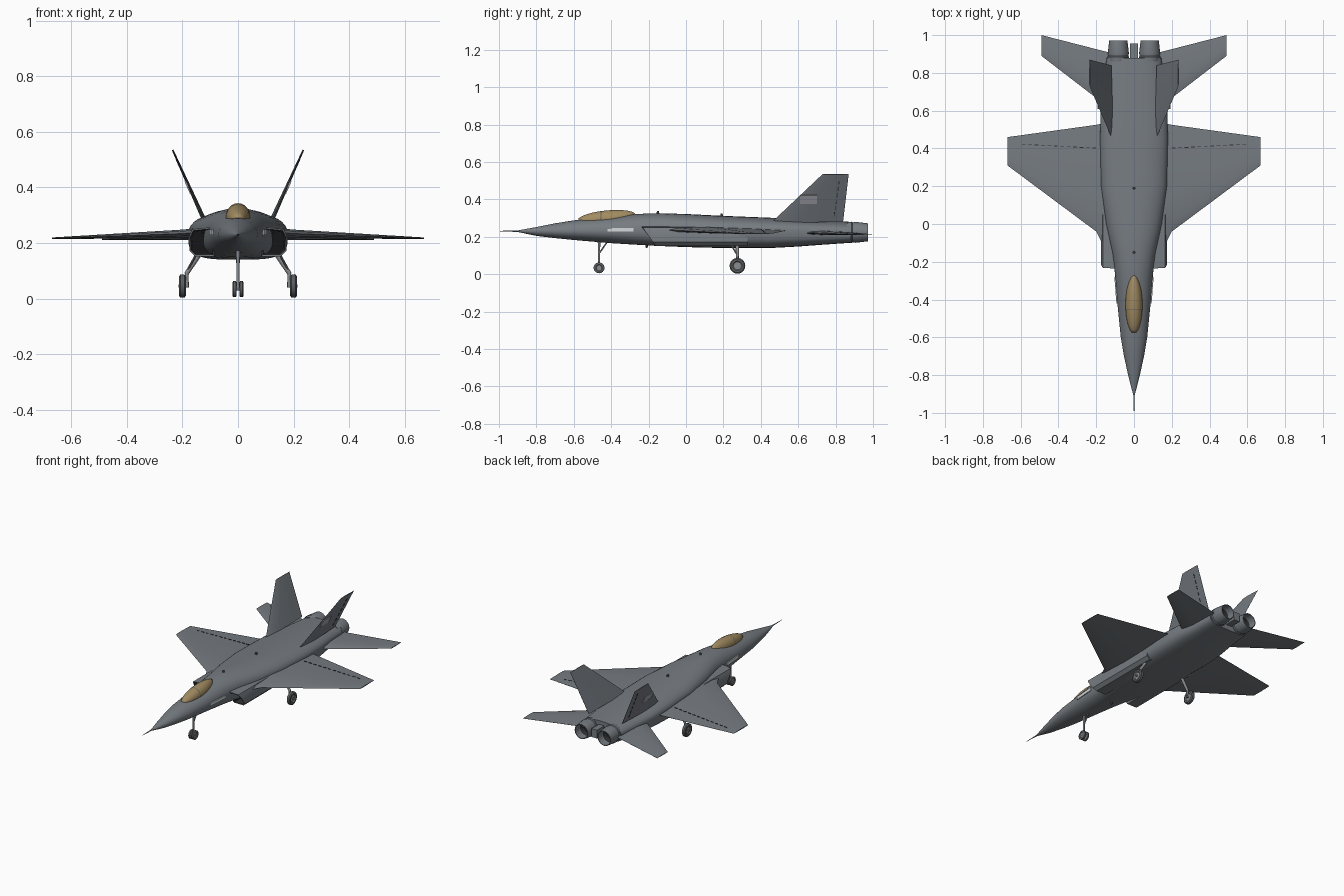
import bpy, bmesh, math
from mathutils import Vector

old = bpy.data.objects.get("Cube")
if old:
    bpy.data.objects.remove(old)


def material(name, rgb):
    m = bpy.data.materials.new(name)
    m.use_nodes = True
    m.diffuse_color = (*rgb, 1)
    m.node_tree.nodes["Principled BSDF"].inputs["Base Color"].default_value = (*rgb, 1)
    return m


GREY = material("airframe grey", (0.18, 0.2, 0.22))
STEEL = material("gear grey", (0.25, 0.26, 0.27))
TYRE = material("tyre grey", (0.11, 0.115, 0.12))
DARK = material("dark opening", (0.03, 0.03, 0.035))
AMBER = material("canopy amber", (0.36, 0.26, 0.12))
PALE = material("pale marking", (0.65, 0.68, 0.7))
MARK = material("fin marking", (0.36, 0.38, 0.4))
SIDES = (("left", 1), ("right", -1))


def finish(name, bm, mats, angle=35):
    bmesh.ops.recalc_face_normals(bm, faces=bm.faces)
    me = bpy.data.meshes.new(name)
    bm.to_mesh(me)
    bm.free()
    for m in mats:
        me.materials.append(m)
    me.shade_smooth()
    me.set_sharp_from_angle(angle=math.radians(angle))
    ob = bpy.data.objects.new(name, me)
    bpy.context.collection.objects.link(ob)
    return ob


def loft(name, rings, mats, rule=None, angle=35, caps=True):
    """Skin a list of equal point rings; rule(i) gives the band material."""
    bm = bmesh.new()
    loops = [[bm.verts.new(p) for p in ring] for ring in rings]
    for i, (a, b) in enumerate(zip(loops, loops[1:])):
        for j in range(len(a)):
            k = (j + 1) % len(a)
            f = bm.faces.new((a[j], a[k], b[k], b[j]))
            f.material_index = rule(i) if rule else 0
    if caps:
        first = bm.faces.new(loops[0])
        last = bm.faces.new(loops[-1])
        if rule:
            first.material_index, last.material_index = rule(-1), rule(len(rings))
    return finish(name, bm, mats, angle)


def foil(name, sections, normal):
    """Thin wing surface from (leading point, trailing point, thickness)."""
    shape = [(0, 0), (.08, .6), (.35, 1), (.7, .6), (1, .06),
             (1, -.06), (.7, -.6), (.35, -1), (.08, -.6)]
    rings = [[Vector(a).lerp(Vector(b), t) + normal * h * thick / 2 for t, h in shape]
             for a, b, thick in sections]
    return loft(name, rings, [GREY], angle=25)


def plate(name, corners, normal, mat, thick=.006):
    n = normal.normalized() * thick / 2
    return loft(name, [[Vector(c) + n * d for c in corners] for d in (-1, 1)], [mat])


def tube(name, a, b, r1, r2, mat, sides=12):
    a, b = Vector(a), Vector(b)
    turn = (b - a).to_track_quat('Z', 'Y')
    rings = []
    for c, r in ((a, r1), (b, r2)):
        rings.append([c + turn @ Vector((r * math.cos(t), r * math.sin(t), 0))
                      for t in (2 * math.pi * i / sides for i in range(sides))])
    return loft(name, rings, [mat])


def oval(y, w, zb, zm, zt, top, bottom, n=40):
    """Superellipse cross-section with separate roof and belly squareness."""
    pts = []
    for i in range(n):
        c, s = math.cos(2 * math.pi * i / n), math.sin(2 * math.pi * i / n)
        e = 2 / (top if s > 0 else bottom)
        h = (zt - zm) if s > 0 else (zm - zb)
        pts.append((w * math.copysign(abs(c) ** e, c), y,
                    zm + h * math.copysign(abs(s) ** e, s)))
    return pts


def turned(name, x, y0, z, profile, mats, rule=None, sides=24):
    """Revolve (y offset, radius) pairs round an axis along y."""
    rings = [[(x + r * math.cos(2 * math.pi * i / sides), y0 + dy,
               z + r * math.sin(2 * math.pi * i / sides)) for i in range(sides)]
             for dy, r in profile]
    return loft(name, rings, mats, rule)


def wheel(name, x, y, z, r, w):
    """Tyre with rounded shoulders and recessed pale hub."""
    prof = [(-.3, .5), (-.5, .6), (-.5, .85), (-.3, 1), (.3, 1), (.5, .85), (.5, .6), (.3, .5)]
    rings = [[(x + dx * w, y + r * k * math.cos(t), z + r * k * math.sin(t))
              for t in (2 * math.pi * i / 24 for i in range(24))] for dx, k in prof]
    loft(name, rings, [TYRE, STEEL], lambda i: 0 if 1 <= i <= 5 else 1)


# Fuselage: y, half width, belly, widest height, roof
body = [(-.91, .003, .228, .23, .232), (-.8, .031, .205, .23, .252),
        (-.7, .053, .193, .23, .272), (-.6, .07, .183, .23, .288),
        (-.4, .09, .166, .23, .305), (-.27, .1, .158, .235, .322),
        (-.15, .115, .151, .24, .326), (0, .148, .145, .24, .322),
        (.2, .175, .14, .24, .312), (.45, .18, .14, .235, .302),
        (.6, .176, .148, .232, .295), (.72, .16, .157, .228, .288),
        (.88, .145, .168, .225, .28)]
rings = []
for st in body:
    k = min(1, max(0, (st[0] + .4) / .5))
    rings.append(oval(*st, 2 + .3 * k, 2 + 1.6 * k))
loft("fuselage", rings, [GREY], angle=40)
tube("nose_probe", (0, -1, .231), (0, -.9, .23), .001, .004, GREY, 8)

# Canopy with a thin hoop
rings = []
for t in (.02, .06, .14, .25, .36, .4, .415, .5, .62, .75, .87, .95, .99):
    k = math.sqrt(1 - (2 * t - 1) ** 2)
    rings.append(oval(-.58 + .31 * t, .045 * k, .285 + .015 * t - .02 * k,
                      .285 + .015 * t, .288 + .03 * t + .038 * k, 2, 2, 24))
loft("canopy", rings, [AMBER, TYRE], lambda i: 1 if i == 5 else 0, angle=60)

# Spine blade aerials, belly aerial
for i, (y, z) in enumerate(((-.15, .325), (.19, .312))):
    tube(f"spine_aerial_{i}", (0, y, z - .01), (0, y, z + .012), .008, .006, TYRE, 8)
tube("belly_aerial", (0, -.21, .16), (0, -.21, .14), .007, .005, TYRE, 8)

# Engine nozzles and the fairing between them
for side, s in SIDES:
    turned(f"{side}_nozzle", s * .083, .86, .224,
           [(0, .054), (.025, .057), (.03, .053), (.045, .056), (.112, .048),
            (.112, .044), (.06, .046), (.03, .04)], [GREY, DARK],
           lambda i: 1 if i >= 6 else 0)
loft("tail_fairing", [[(x, y, z) for x, z in ((-.02, .2), (.02, .2), (.02, .255), (-.02, .255))]
                      for y in (.85, .955)], [GREY])

for side, s in SIDES:
    # Air intake trunk with raked, recessed mouth
    def mouth(y, inset, rake):
        pts = [(.085, .152), (.155, .152), (.175, .172), (.176, .225), (.165, .25), (.085, .258)]
        return [(s * (.13 + (x - .13) * inset), y + rake * (.255 - z), .205 + (z - .205) * inset)
                for x, z in pts]
    loft(f"{side}_intake", [mouth(-.13, .8, .7), mouth(-.235, .88, .7), mouth(-.235, 1, .7),
                            mouth(0, 1, 0), mouth(.33, 1, 0)],
         [GREY, DARK], lambda i: 1 if i < 1 else 0)

    # Main wing, tailplane and canted fin
    up = Vector((0, 0, 1))
    foil(f"{side}_wing", [((s * .1, -.15, .238), (s * .1, .54, .236), .034),
                          ((s * .175, -.09, .236), (s * .175, .53, .233), .032),
                          ((s * .2, -.04, .234), (s * .2, .525, .232), .03),
                          ((s * .67, .31, .217), (s * .67, .46, .217), .006)], up)
    foil(f"{side}_tailplane", [((s * .1, .59, .222), (s * .1, .9, .222), .024),
                               ((s * .49, .89, .213), (s * .49, 1, .213), .005)], up)
    out = Vector((s * .91, 0, -.41))

    def fin(y, z, off=0):
        return Vector((s * (.125 + (z - .29) * .45), y, z)) + out * off
    foil(f"{side}_fin", [(fin(.46, .28), fin(.84, .28), .016),
                         (fin(.73, .535), fin(.87, .535), .006)], out)

    # Painted plates on fin and nose
    plate(f"{side}_fin_marking", [fin(.61, .38, .005), fin(.7, .38, .005),
                                  fin(.7, .425, .005), fin(.61, .425, .005)], out, MARK)
    plate(f"{side}_nose_marking", [(s * .0905, -.42, .228), (s * .101, -.28, .228),
                                   (s * .101, -.28, .248), (s * .0905, -.42, .248)],
          Vector((s, 0, 0)), PALE)

    # Dashed hinge lines on wing and fin
    for i in range(12):
        x = .2 + i * .034
        k = (x - .2) / .47
        z = .232 - .015 * k + .0075 * (1 - k) + .0015
        plate(f"{side}_wing_hinge_{i}", [(s * (x + dx), .402 + .025 * k + dy, z) for dx, dy in
                                         ((0, -.002), (.02, -.002), (.02, .002), (0, .002))],
              up, DARK, .003)
    for i in range(6):
        z = .31 + i * .034
        y = .79 + .03 * i / 6
        plate(f"{side}_rudder_hinge_{i}", [fin(y + dy, z + dz, .003) for dy, dz in
                                           ((0, 0), (.004, 0), (.006, .02), (.002, .02))],
              out, DARK, .003)

    # Main gear
    wheel(f"{side}_main_wheel", s * .2, .275, .045, .042, .024)
    tube(f"{side}_main_leg", (s * .185, .275, .09), (s * .14, .275, .16), .008, .01, STEEL)
    tube(f"{side}_main_fork", (s * .183, .275, .04), (s * .185, .275, .095), .006, .007, STEEL)
    tube(f"{side}_main_axle", (s * .178, .275, .045), (s * .214, .275, .045), .006, .006, STEEL)
    tube(f"{side}_main_brace", (s * .183, .275, .1), (s * .15, .24, .16), .004, .004, STEEL, 8)
    # Nose wheel pair
    wheel(f"{side}_nose_wheel", s * .0125, -.465, .034, .029, .015)

tube("nose_leg", (0, -.465, .03), (0, -.465, .18), .005, .007, STEEL)
tube("nose_axle", (-.02, -.465, .034), (.02, -.465, .034), .005, .005, STEEL)
tube("nose_brace", (0, -.465, .11), (0, -.42, .175), .004, .004, STEEL, 8)
